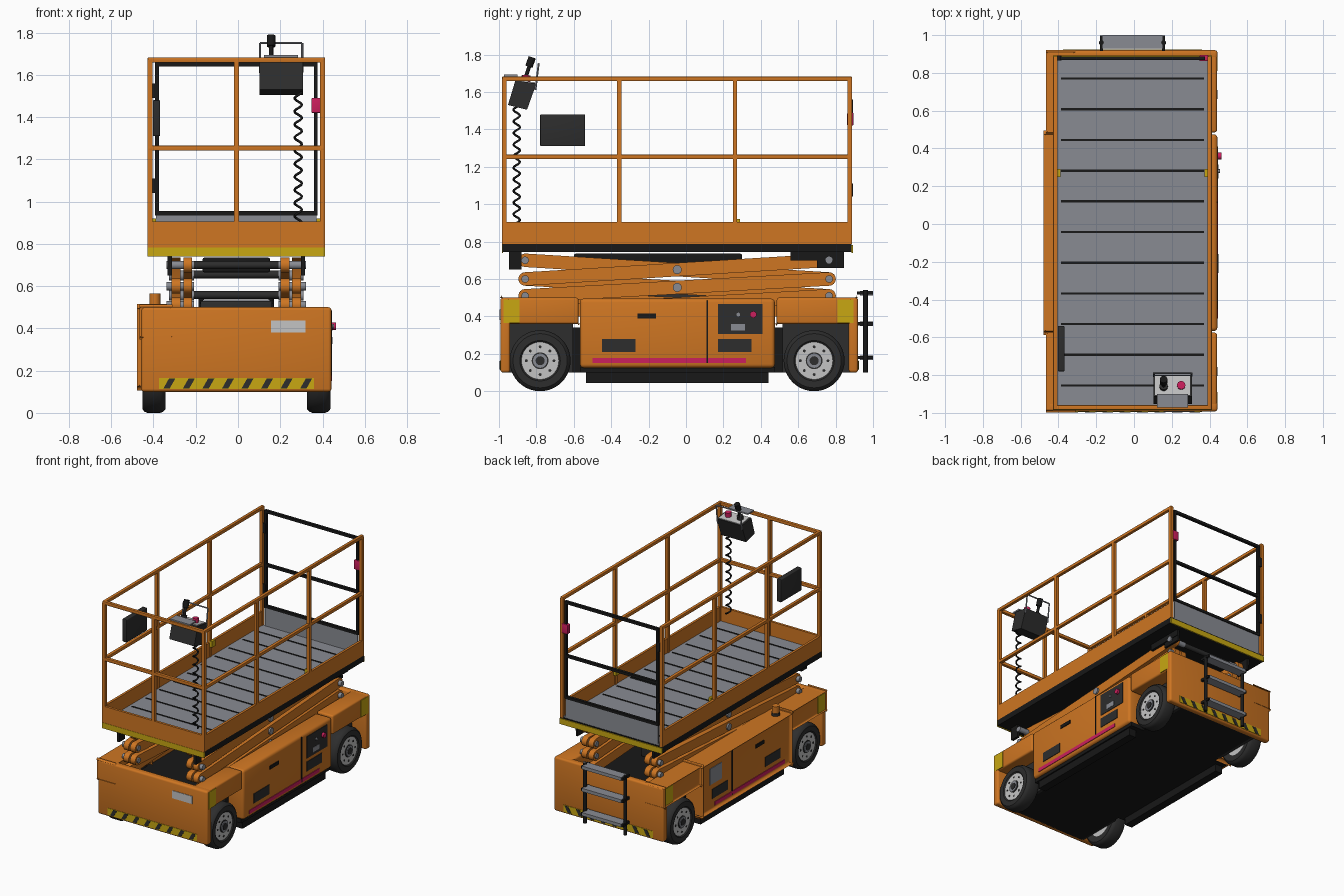
import bpy, bmesh, math
from mathutils import Vector

cube = bpy.data.objects.get("Cube")
if cube:
    bpy.data.objects.remove(cube, do_unlink=True)

CENTRE_SHIFT = -.008
parts = []


def material(name, red, green, blue):
    mat = bpy.data.materials.new(name)
    mat.use_nodes = True
    colour = (red, green, blue, 1)
    mat.diffuse_color = colour
    mat.node_tree.nodes["Principled BSDF"].inputs["Base Color"].default_value = colour
    return mat


orange = material("orange paint", .62, .18, .016)
yellow = material("safety yellow", .58, .39, .006)
pink = material("signal pink", .6, .014, .11)
dark = material("dark grey plastic", .026, .026, .026)
black = material("black steel", .009, .009, .009)
deck_grey = material("deck grey", .25, .26, .29)
light = material("light grey", .55, .55, .55)


def finish(name, bm, mat):
    bmesh.ops.recalc_face_normals(bm, faces=bm.faces)
    mesh = bpy.data.meshes.new(name)
    bm.to_mesh(mesh)
    bm.free()
    return register(name, mesh, mat)


def register(name, data, mat):
    data.materials.append(mat)
    ob = bpy.data.objects.new(name, data)
    bpy.context.collection.objects.link(ob)
    ob.location.x = CENTRE_SHIFT
    parts.append(ob)
    return ob


def box(name, low, high, mat, bevel=0):
    """Box between two opposite corners, with optional rounded edges."""
    low, high = Vector(low), Vector(high)
    bm = bmesh.new()
    bmesh.ops.create_cube(bm, size=1)
    for v in bm.verts:
        v.co = (low + high) / 2 + v.co * (high - low)
    if bevel:
        bmesh.ops.bevel(bm, geom=bm.edges[:], offset=bevel, segments=3,
                        profile=.5, affect='EDGES')
    return finish(name, bm, mat)


def rod(name, start, end, radius, mat, sides=16):
    start, end = Vector(start), Vector(end)
    axis = end - start
    bm = bmesh.new()
    bmesh.ops.create_cone(bm, cap_ends=True, segments=sides, radius1=radius,
                          radius2=radius, depth=axis.length)
    turn = axis.to_track_quat('Z', 'Y')
    for v in bm.verts:
        v.co = turn @ v.co + (start + end) / 2
    return finish(name, bm, mat)


def prism(name, outline, start, end, axis, mat):
    """Extrude an outline along x (outline in y, z) or along y (outline in x, z)."""
    bm = bmesh.new()
    place = (lambda a, b, t: (t, a, b)) if axis == "x" else (lambda a, b, t: (a, t, b))
    face = bm.faces.new([bm.verts.new(place(a, b, start)) for a, b in outline])
    grown = bmesh.ops.extrude_face_region(bm, geom=[face])["geom"]
    for item in grown:
        if isinstance(item, bmesh.types.BMVert):
            item.co += Vector(place(0, 0, end - start))
    return finish(name, bm, mat)


def lathe(name, profile, centre, mat, steps=40):
    """Spin a closed (radius, x) profile about a line along x."""
    bm = bmesh.new()
    verts = [bm.verts.new((x, r, 0)) for r, x in profile]
    edges = [bm.edges.new((a, b)) for a, b in zip(verts, verts[1:] + verts[:1])]
    bmesh.ops.spin(bm, geom=verts + edges, cent=(0, 0, 0), axis=(1, 0, 0),
                   angle=math.tau, steps=steps)
    bmesh.ops.remove_doubles(bm, verts=bm.verts, dist=.0005)
    bmesh.ops.translate(bm, verts=bm.verts, vec=centre)
    return finish(name, bm, mat)


def side_plate(name, s, ys, zs, mat, thick=.004, base=.45):
    return box(name, (s * (base - .002), ys[0], zs[0]), (s * (base + thick), ys[1], zs[1]), mat)


def scissor_arm(name, x, start, end, radius=.036, width=.042):
    (ya, za), (yb, zb) = start, end
    lean = math.atan2(zb - za, yb - ya)
    outline = []
    for y, z, first in ((yb, zb, lean - math.pi / 2), (ya, za, lean + math.pi / 2)):
        for i in range(9):
            a = first + math.pi * i / 8
            outline.append((y + radius * math.cos(a), z + radius * math.sin(a)))
    prism(name, outline, x - width / 2, x + width / 2, "x", orange)


# Chassis: core tray, end walls, rounded corner fenders and side cabinets
box("chassis_core", (-.325, -.96, .1), (.325, .89, .34), black)
box("front_wall", (-.45, -.992, .1), (.45, -.94, .5), orange, .014)
box("rear_wall", (-.45, .87, .1), (.45, .92, .5), orange, .014)
for s, side in ((-1, "right"), (1, "left")):
    for end, y0, y1, badge in (("front", -.985, -.575, -.975), ("rear", .485, .91, .81)):
        box(f"{side}_{end}_fender", (s * .315, y0, .36), (s * .447, y1, .5), orange, .012)
        side_plate(f"{side}_{end}_corner_mark", s, (badge, badge + .085), (.365, .49), yellow, base=.447)
        box(f"{side}_{end}_wheel_well", (s * .315, y0 + .03, .1), (s * .335, y1 - .03, .365), dark)
    box(f"{side}_cabinet", (s * .315, -.567, .125), (s * .45, .475, .495), orange, .02)
    box(f"{side}_pothole_guard", (s * .36, -.535, .045), (s * .42, .44, .105), black)
    box(f"{side}_cabinet_sill", (s * .315, -.565, .1), (s * .43, .475, .13), black)

    # Cabinet details
    side_plate(f"{side}_door_gap", s, (.11, .118), (.15, .485), black)
    side_plate(f"{side}_pink_stripe", s, (-.5, .32), (.15, .177), pink)
    side_plate(f"{side}_handle", s, (-.26, -.16), (.39, .415), black, .006)
    for y in (-.45, .17):
        side_plate(f"{side}_vent", s, (y, y + .18), (.21, .28), dark)

    # Wheels: tyre, rim, hub and bolts
    for end, y in (("front", -.78), ("rear", .685)):
        x, z = s * .39, .163
        name = f"{side}_{end}"
        shape = ((.1, -.05), (.145, -.055), (.157, -.045), (.163, -.03), (.163, .03),
                 (.157, .045), (.145, .055), (.108, .055), (.1, .048))
        lathe(name + "_tyre", [(r, s * t) for r, t in shape], (x, y, z), dark)
        for piece, radius, reach, mat in (("rim", .104, .048, light), ("rim_step", .045, .052, dark),
                                          ("hub", .038, .056, deck_grey), ("hub_cap", .024, .06, dark)):
            rod(f"{name}_{piece}", (x - s * .045, y, z), (x + s * reach, y, z), radius, mat, 32)
        for i in range(8):
            a = math.tau * i / 8
            by, bz = y + .074 * math.cos(a), z + .074 * math.sin(a)
            rod(name + "_bolt", (x, by, bz), (x + s * .05, by, bz), .008, dark, 8)

# Ground control panel on one side, data plate on the other
side_plate("control_panel", 1, (.17, .41), (.305, .467), dark)
side_plate("panel_label", 1, (.24, .315), (.325, .36), deck_grey, .006)
rod("panel_stop_button", (.45, .36, .41), (.471, .36, .41), .018, pink)
rod("panel_key_switch", (.45, .28, .41), (.462, .28, .41), .01, deck_grey)
side_plate("data_plate", -1, (.24, .38), (.32, .44), deck_grey)

# Hazard stripes on both end walls, front label and beacon
for end, y, out in (("front", -.992, -1), ("rear", .92, 1)):
    box(end + "_hazard_band", (-.367, y, .113), (.367, y + out * .003, .165), yellow)
    for i in range(8):
        x = -.345 + i * .0925
        slant = ((x, .116), (x + .03, .116), (x + .056, .162), (x + .026, .162))
        prism(end + "_hazard_mark", slant, y, y + out * .005, "y", dark)
box("front_label", (.164, -.991, .38), (.328, -.996, .437), light)
rod("beacon_base", (-.385, -.49, .49), (-.385, -.49, .515), .03, dark)
rod("beacon_lamp", (-.385, -.49, .515), (-.385, -.49, .565), .026, orange)

# Scissor stack: crossed arms, pins and cross tubes
FRONT_Y, REAR_Y = -.86, .765
levels = (.7, .6, .51, .42)
for s in (-1, 1):
    for high, low in zip(levels, levels[1:]):
        scissor_arm("outer_scissor_arm", s * .285, (FRONT_Y, low), (REAR_Y, high))
        scissor_arm("inner_scissor_arm", s * .23, (FRONT_Y, high), (REAR_Y, low))
        rod("middle_pin", (s * .2, -.047, (high + low) / 2), (s * .318, -.047, (high + low) / 2), .024, deck_grey)
    for z in levels:
        for y in (FRONT_Y, REAR_Y):
            rod("end_pin", (s * .2, y, z), (s * .33, y, z), .02, deck_grey)
    box("front_pivot_block", (s * .305, -.945, .65), (s * .325, -.88, .745), black)
    box("rear_slide_block", (s * .305, .56, .7), (s * .325, .845, .745), black)
    box("rear_slide_foot", (s * .305, .7, .66), (s * .32, .845, .71), black)
for z in (.655, .558):
    rod("cross_tube", (-.23, -.047, z), (.23, -.047, z), .018, dark)
for y in (FRONT_Y, REAR_Y):
    rod("upper_cross_tube", (-.23, y, .7), (.23, y, .7), .018, dark)
box("lift_cylinder_housing", (-.16, -.6, .665), (.16, .3, .735), black, .01)
box("valve_block", (-.17, -.3, .34), (.17, .3, .53), dark, .01)

# Platform: base, deck with grooves, toe boards
box("platform_base", (-.42, -.98, .745), (.42, .886, .79), black)
box("deck", (-.4, -.965, .788), (.4, .88, .8), deck_grey)
for i in range(11):
    y = .77 - i * .1625
    box("deck_groove", (-.378, y - .006, .799), (.378, y + .006, .803), black)
for end, y in (("front", -.985), ("rear", .886)):
    box(end + "_yellow_edge", (-.42, y, .74), (.42, y + .007, .782), yellow)
box("front_toe_board", (-.42, -.983, .782), (.42, -.965, .905), orange)

# Guard rails: posts and rails on the sides and the front
HALF = .012
for s in (-1, 1):
    x = s * .408
    box("side_toe_board", (s * .402, -.983, .788), (s * .42, .888, .905), orange)
    for y in (-.971, -.357, .262, .876):
        box("side_post", (x - HALF, y - HALF, .79), (x + HALF, y + HALF, 1.67), orange)
    for z in (1.253, 1.67):
        box("side_rail", (x - HALF, -.983, z - HALF), (x + HALF, .888, z + HALF), orange, .004)
    box("lanyard_anchor", (s * .38, .25, .875), (s * .402, .29, .92), yellow)
box("front_middle_post", (-HALF, -.983, .79), (HALF, -.959, 1.67), orange)
for z in (1.253, 1.67):
    box("front_rail", (-.42, -.983, z - HALF), (.42, -.959, z + HALF), orange, .004)

# Rear gate with hinges and latch
for z in (.945, 1.253, 1.65):
    box("gate_bar", (-.385, .868, z - .01), (.385, .888, z + .01), black)
for s in (-1, 1):
    box("gate_upright", (s * .367, .868, .935), (s * .385, .888, 1.66), black)
box("gate_toe_plate", (-.38, .872, .79), (.38, .882, .94), deck_grey)
for z in (1.04, 1.49):
    box("gate_hinge", (-.4, .865, z), (-.375, .893, z + .07), black)
box("gate_latch", (.355, .862, 1.42), (.402, .895, 1.49), pink, .005)

# Manual holder on the side rail
box("manual_box", (-.395, -.78, 1.31), (-.36, -.54, 1.48), dark, .005)

# Platform control box with joystick, stop button and guard
prism("control_box", ((-.952, 1.53), (-.85, 1.505), (-.8, 1.645), (-.912, 1.662)), .11, .315, "x", dark)
prism("control_face", ((-.905, 1.659), (-.807, 1.644), (-.806, 1.651), (-.904, 1.667)), .12, .305, "x", light)
box("control_clamp", (.13, -.972, 1.683), (.293, -.9, 1.693), deck_grey)
rod("joystick_boot", (.165, -.865, 1.65), (.165, -.856, 1.685), .022, dark)
rod("joystick_stem", (.165, -.86, 1.67), (.165, -.835, 1.745), .01, black)
rod("joystick_grip", (.165, -.84, 1.735), (.165, -.822, 1.785), .02, black)
rod("platform_stop_button", (.258, -.856, 1.65), (.258, -.853, 1.69), .022, pink)
for x in (.113, .312):
    rod("guard_upright", (x, -.805, 1.61), (x, -.788, 1.75), .005, deck_grey, 8)
rod("guard_bar", (.113, -.788, 1.75), (.312, -.788, 1.75), .005, deck_grey, 8)

# Coiled cable
coil = bpy.data.curves.new("coiled_cable", 'CURVE')
coil.dimensions = '3D'
coil.bevel_depth = .006
coil.bevel_resolution = 1
turns, samples = 10, 14
spline = coil.splines.new('POLY')
spline.points.add(turns * samples)
for i, point in enumerate(spline.points):
    a = math.tau * i / samples
    height = .9 + .62 * i / (turns * samples)
    point.co = (.293 + .017 * math.cos(a), -.905 + .017 * math.sin(a), height, 1)
register("coiled_cable", coil, black)

# Rear ladder
for s in (-1, 1):
    rod("ladder_rail", (s * .165, .96, .1), (s * .165, .96, .54), .013, black)
    for z in (.18, .36, .525):
        box("ladder_bracket", (s * .157, .915, z - .009), (s * .173, .998, z + .009), black)
for z in (.18, .36, .525):
    box("ladder_step", (-.16, .93, z - .012), (.16, 1, z + .012), deck_grey)

# Smooth the rounded parts and keep hard edges crisp
bpy.ops.object.select_all(action='DESELECT')
for ob in parts:
    if ob.type == 'MESH':
        ob.select_set(True)
        bpy.context.view_layer.objects.active = ob
bpy.ops.object.shade_smooth_by_angle(angle=math.radians(35))
